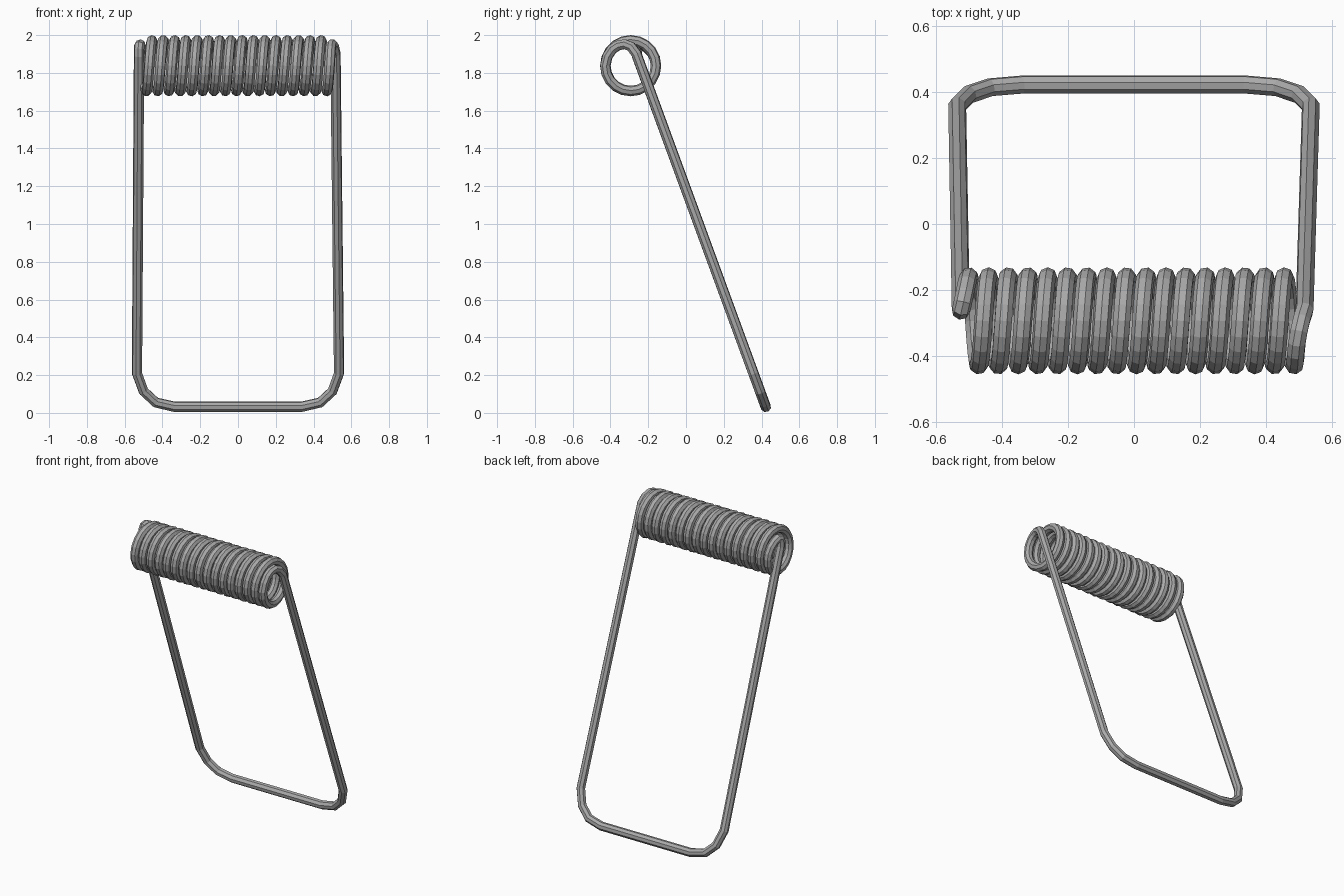
import bpy
from math import sin, cos, tau

if "Cube" in bpy.data.objects:
    bpy.data.objects.remove(bpy.data.objects["Cube"])

WIRE = 0.028                          # wire radius
RADIUS, PITCH = 0.134, 0.0597         # coil centreline radius and spacing
COIL_Y, COIL_Z = -0.293, 1.838        # coil axis
TURNS, STEPS = 16.5, 20

steel = bpy.data.materials.new("steel_grey")
steel.use_nodes = True
colour = (0.4, 0.4, 0.4, 1)
steel.diffuse_color = colour
steel.node_tree.nodes["Principled BSDF"].inputs["Base Color"].default_value = colour


def leg_y(z):
    """Depth of the slanted frame at a height."""
    return 0.434 - 0.367 * z


# Coil: starts at the back, winds under and forward, moving to +x
path = []
for i in range(int(TURNS * STEPS) + 1):
    t = i / STEPS
    path.append((-0.5 + PITCH * t,
                 COIL_Y + RADIUS * cos(tau * t),
                 COIL_Z - RADIUS * sin(tau * t)))

# Left end of the coil bends over the top and down into the leg
path += [(0.488, -0.415, 1.888), (0.49, -0.39, 1.925), (0.493, -0.36, 1.945),
         (0.499, -0.325, 1.952), (0.507, -0.29, 1.938), (0.516, -0.262, 1.9)]

# Frame: down the left leg, round the corners, up the right leg
corner = [(0.535, 0.21), (0.5, 0.115), (0.435, 0.055), (0.335, 0.032)]
path += [(x, leg_y(z), z) for x, z in corner]
path += [(-x, leg_y(z), z) for x, z in reversed(corner)]

# Right leg hooks over and back into the first turn
path += [(-0.524, leg_y(1.89), 1.89), (-0.524, -0.262, 1.925),
         (-0.522, -0.256, 1.945), (-0.518, -0.238, 1.95),
         (-0.512, -0.21, 1.935), (-0.506, -0.18, 1.905), (-0.502, -0.164, 1.87)]

# One closed, eight-sided wire
curve = bpy.data.curves.new("spring_wire", "CURVE")
curve.dimensions = "3D"
curve.bevel_depth = WIRE
curve.bevel_resolution = 2
spline = curve.splines.new("POLY")
spline.points.add(len(path) - 1)
for point, co in zip(spline.points, path):
    point.co = (*co, 1)
spline.use_cyclic_u = True
spline.use_smooth = False
curve.materials.append(steel)

wire = bpy.data.objects.new("spring_wire", curve)
bpy.context.collection.objects.link(wire)
bpy.context.view_layer.objects.active = wire
wire.select_set(True)
bpy.ops.object.convert(target="MESH")
